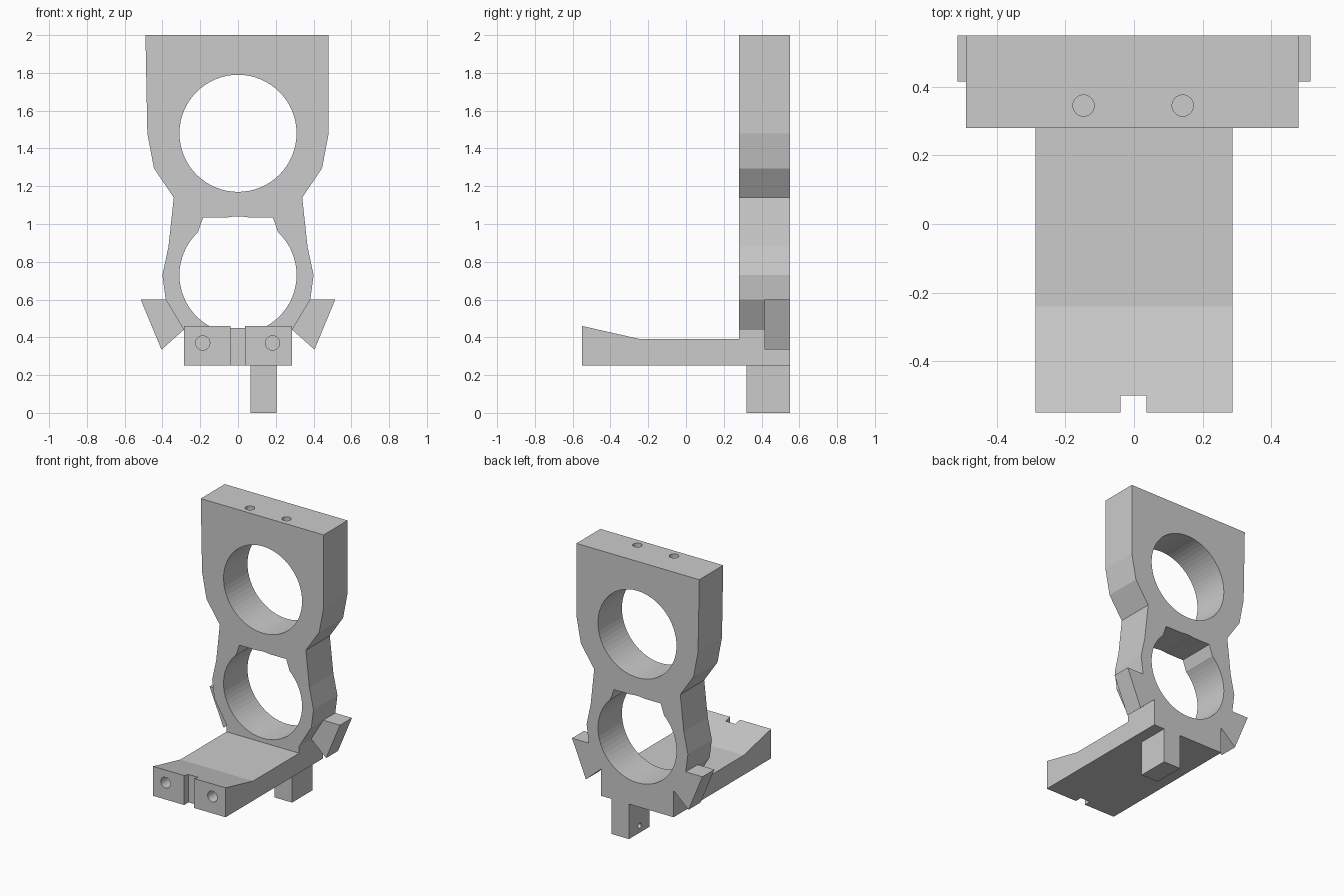
import bpy
import bmesh
from math import radians
from mathutils import Matrix, Vector

cube = bpy.data.objects.get("Cube")
if cube:
    bpy.data.objects.remove(cube, do_unlink=True)

BACK, FRONT, NOSE = 0.55, 0.28, -0.55
HALF = 0.287
BASE = 0.25


def finish(name, bm):
    bmesh.ops.recalc_face_normals(bm, faces=bm.faces)
    mesh = bpy.data.meshes.new(name)
    bm.to_mesh(mesh)
    bm.free()
    obj = bpy.data.objects.new(name, mesh)
    bpy.context.scene.collection.objects.link(obj)
    return obj


def prism(name, points, offset):
    """Polygon of 3D points swept along an offset."""
    bm = bmesh.new()
    face = bm.faces.new([bm.verts.new(p) for p in points])
    swept = bmesh.ops.extrude_face_region(bm, geom=[face])["geom"]
    verts = [v for v in swept if isinstance(v, bmesh.types.BMVert)]
    bmesh.ops.translate(bm, verts=verts, vec=offset)
    return finish(name, bm)


def upright(name, outline, y0, y1):
    return prism(name, [(x, y0, z) for x, z in outline], (0, y1 - y0, 0))


def box(name, x, y, z):
    return upright(name, [(x[0], z[0]), (x[1], z[0]), (x[1], z[1]), (x[0], z[1])], *y)


def rod(center, axis, radius, depth, sides=32):
    bm = bmesh.new()
    turn = Vector((0, 0, 1)).rotation_difference(Vector(axis)).to_matrix().to_4x4()
    bmesh.ops.create_cone(bm, cap_ends=True, segments=sides, radius1=radius,
                          radius2=radius, depth=depth,
                          matrix=Matrix.Translation(center) @ turn)
    return finish("cutter", bm)


def combine(target, other, operation="DIFFERENCE"):
    mod = target.modifiers.new("combine", "BOOLEAN")
    mod.operation = operation
    mod.solver = "EXACT"
    mod.object = other
    bpy.context.view_layer.objects.active = target
    bpy.ops.object.modifier_apply(modifier=mod.name)
    bpy.data.objects.remove(other, do_unlink=True)


# Upright plate with a waisted outline
side = [(0.48, 1.48), (0.445, 1.295), (0.34, 1.14), (0.368, 0.88),
        (0.40, 0.73), (0.383, 0.60), (HALF, 0.44), (HALF, BASE)]
outline = [(0.48, 2)] + side + [(-x, z) for x, z in reversed(side)] + [(-0.49, 2)]
frame = upright("bracket_frame", outline, FRONT, BACK)

# Forward tray with a raised nose, joined to the plate
tray_profile = [(FRONT, BASE), (FRONT, 0.39), (-0.24, 0.39), (NOSE, 0.46), (NOSE, BASE)]
tray = prism("tray", [(-HALF, y, z) for y, z in tray_profile], (2 * HALF, 0, 0))
combine(frame, tray, "UNION")

# Two large rings, the lower one with a flared notch above it
for z in (1.48, 0.73):
    combine(frame, rod((0, 0.47, z), (0, 1, 0), 0.31, 0.6, 64))
notch = [(-0.185, 1.035), (0.185, 1.035), (0.217, 0.94), (0.1, 0.8), (-0.1, 0.8), (-0.217, 0.94)]
combine(frame, upright("cutter", notch, 0.1, 0.7))

# Nose slot and blind screw holes
combine(frame, box("cutter", (-0.04, 0.037), (-0.6, -0.5), (0.1, 0.6)))
for x in (-0.187, 0.183):
    combine(frame, rod((x, NOSE, 0.37), (0, 1, 0), 0.038, 0.26))
for x in (-0.147, 0.142):
    combine(frame, rod((x, 0.345, 2), (0, 0, 1), 0.031, 0.3))

# Side wings butted against the lower shoulders
for name, s in (("left_wing", 1), ("right_wing", -1)):
    wing = [(0.383, 0.60), (0.515, 0.60), (0.405, 0.335), (HALF, 0.44)]
    upright(name, [(s * x, z) for x, z in wing], 0.415, BACK)

# Offset foot with a small cross hole
foot = box("foot", (0.065, 0.203), (0.32, BACK), (0, BASE))
combine(foot, rod((0.065, 0.43, 0.05), (1, 0, 0), 0.018, 0.12, 20))
